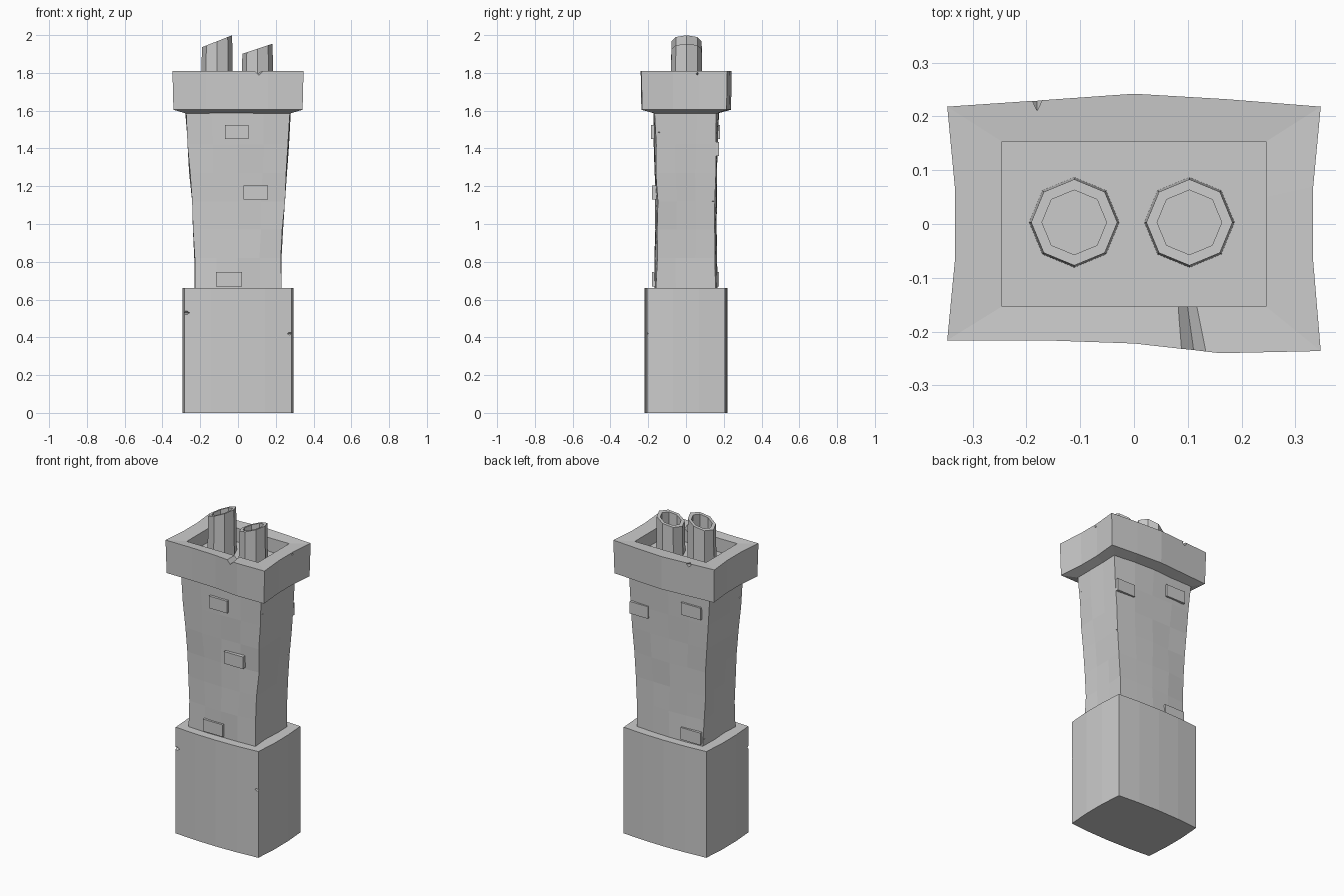
import bpy, bmesh, math, random
from mathutils import Vector

random.seed(4)
cube = bpy.data.objects.get("Cube")
if cube:
    bpy.data.objects.remove(cube, do_unlink=True)

stone = bpy.data.materials.new("grey_stone")
stone.use_nodes = True
grey = (0.6, 0.6, 0.6, 1)
stone.diffuse_color = grey
stone.node_tree.nodes["Principled BSDF"].inputs["Base Color"].default_value = grey


def finish(name, bm):
    bmesh.ops.recalc_face_normals(bm, faces=bm.faces)
    mesh = bpy.data.meshes.new(name)
    bm.to_mesh(mesh)
    bm.free()
    mesh.materials.append(stone)
    obj = bpy.data.objects.new(name, mesh)
    bpy.context.collection.objects.link(obj)
    return obj


def loft(name, rings):
    """Skin equal-sized rings of points, closing the first and last."""
    bm = bmesh.new()
    rows = [[bm.verts.new(p) for p in ring] for ring in rings]
    for a, b in zip(rows, rows[1:]):
        for i in range(len(a)):
            j = (i + 1) % len(a)
            bm.faces.new((a[i], a[j], b[j], b[i]))
    bm.faces.new(rows[0])
    bm.faces.new(rows[-1])
    return finish(name, bm)


def block_ring(z, hx, hy, bow_x=0, bow_y=0, jitter=0):
    """Rectangle with four segments on front/back, three on the sides."""
    along, across = (-1, -.5, 0, .5, 1), (-.33, .33)
    pts = [(u * hx, -hy - bow_y * (1 - u * u)) for u in along]
    pts += [(hx + bow_x, v * hy) for v in across]
    pts += [(-u * hx, hy + bow_y * (1 - u * u)) for u in along]
    pts += [(-hx - bow_x, -v * hy) for v in across]
    r = lambda: random.uniform(-jitter, jitter)
    return [(x + r(), y + r(), z) for x, y in pts]


def chip(obj, tip, outward, length=0.12, radius=0.06, flat=1.0):
    """Cut a pointed notch whose tip lies inside the stone."""
    bm = bmesh.new()
    bmesh.ops.create_cone(bm, cap_ends=True, segments=4, radius1=0,
                          radius2=radius, depth=length)
    bmesh.ops.remove_doubles(bm, verts=bm.verts, dist=1e-5)
    cutter = finish("notch_cutter", bm)
    cutter.hide_render = True
    d = Vector(outward).normalized()
    cutter.rotation_mode = 'QUATERNION'
    cutter.rotation_quaternion = d.to_track_quat('Z', 'Y')
    cutter.location = Vector(tip) + d * length / 2
    cutter.scale = (1, flat, 1)
    cut(obj, cutter)


def cut(obj, cutter):
    mod = obj.modifiers.new("notch", 'BOOLEAN')
    mod.operation, mod.solver, mod.object = 'DIFFERENCE', 'EXACT', cutter
    bpy.context.view_layer.objects.active = obj
    bpy.ops.object.modifier_apply(modifier=mod.name)
    bpy.data.objects.remove(cutter, do_unlink=True)


def box(name, x0, x1, y0, y1, z0, z1):
    bm = bmesh.new()
    bmesh.ops.create_cube(bm, size=1)
    for v in bm.verts:
        v.co = ((x0 + x1) / 2 + v.co.x * (x1 - x0),
                (y0 + y1) / 2 + v.co.y * (y1 - y0),
                (z0 + z1) / 2 + v.co.z * (z1 - z0))
    return finish(name, bm)


# Wide plinth with gently bowed walls
base = loft("base_block", [block_ring(z, 0.284, 0.206, 0.01, 0.014) for z in (0, 0.66)])
chip(base, (0.255, -0.19, 0.42), (1, -1, 0), flat=0.6)
chip(base, (-0.25, -0.185, 0.53), (-1, -1, 0), flat=0.7)

# Flaring, uneven stone shaft
levels = [(0.64, 0.228, 0.157), (0.82, 0.228, 0.155), (0.97, 0.236, 0.152),
          (1.12, 0.246, 0.152), (1.27, 0.257, 0.156), (1.42, 0.268, 0.160),
          (1.60, 0.278, 0.164)]
shaft = loft("shaft", [block_ring(z, hx, hy, -0.002, 0.01, 0.004) for z, hx, hy in levels])
for sx, sy, z in ((-1, -1, 1.48), (1, -1, 1.485), (1, 1, 1.12), (-1, 1, 0.70)):
    half = 0.22 + 0.055 * (z - 0.7)
    chip(shaft, (sx * half, sy * 0.135, z), (sx, sy, 0), flat=0.7)

# Raised bricks, front and back: x range, z range, side
bricks = [(-0.07, 0.055, 1.45, -1), (0.03, 0.16, 1.13, -1), (-0.116, 0.02, 0.67, -1),
          (0.14, 0.265, 1.36, 1), (-0.225, -0.09, 1.45, 1), (-0.22, -0.085, 0.67, 1)]
for i, (x0, x1, z, side) in enumerate(bricks):
    mid = 0.168 + 0.008 * (z - 0.7) - 0.25 * ((x0 + x1) / 2) ** 2
    box(f"brick_{i + 1}", x0, x1, side * (mid - 0.05), side * (mid + 0.012), z, z + 0.075)

# Overhanging cap with a sunken top
outline = [(-.347, -.216), (-.17, -.216), (0, -.222), (.16, -.24), (.347, -.236),
           (.333, -.07), (.333, .07), (.347, .218), (.17, .232), (0, .242),
           (-.17, .23), (-.347, .218), (-.333, .07), (-.333, -.07)]
cap = loft("cap", [block_ring(1.585, 0.275, 0.165),
                   [(x * .985, y * .985, 1.605) for x, y in outline],
                   [(x, y, 1.81) for x, y in outline],
                   block_ring(1.805, 0.245, 0.153),
                   block_ring(1.72, 0.245, 0.153)])
chip(cap, (-0.18, 0.178, 1.79), (0, 1, 0.25), radius=0.035)
chip(cap, (0.31, 0.06, 1.79), (1, 0, 0.25), radius=0.035)
groove = box("groove_cutter", -0.017, 0.017, -0.06, 0.06, -0.017, 0.017)
groove.location = (0.106, -0.20, 1.812)
groove.rotation_euler = (0, math.radians(45), math.radians(8))
groove.hide_render = True
cut(cap, groove)


# Octagonal flue pots with slanted open tops
def pot(name, cx, low, high):
    def ring(r, z=None):
        pts = []
        for k in range(8):
            a = k * math.pi / 4
            x, y = r * math.cos(a), r * math.sin(a)
            top = (low + high) / 2 + (high - low) * x / 0.164
            pts.append((cx + x, y + 0.003, top if z is None else z))
        return pts
    loft(name, [ring(0.084, 1.71), ring(0.08), ring(0.06), ring(0.06, 1.75)])


pot("left_flue", -0.111, 1.935, 2.0)
pot("right_flue", 0.103, 1.90, 1.955)
